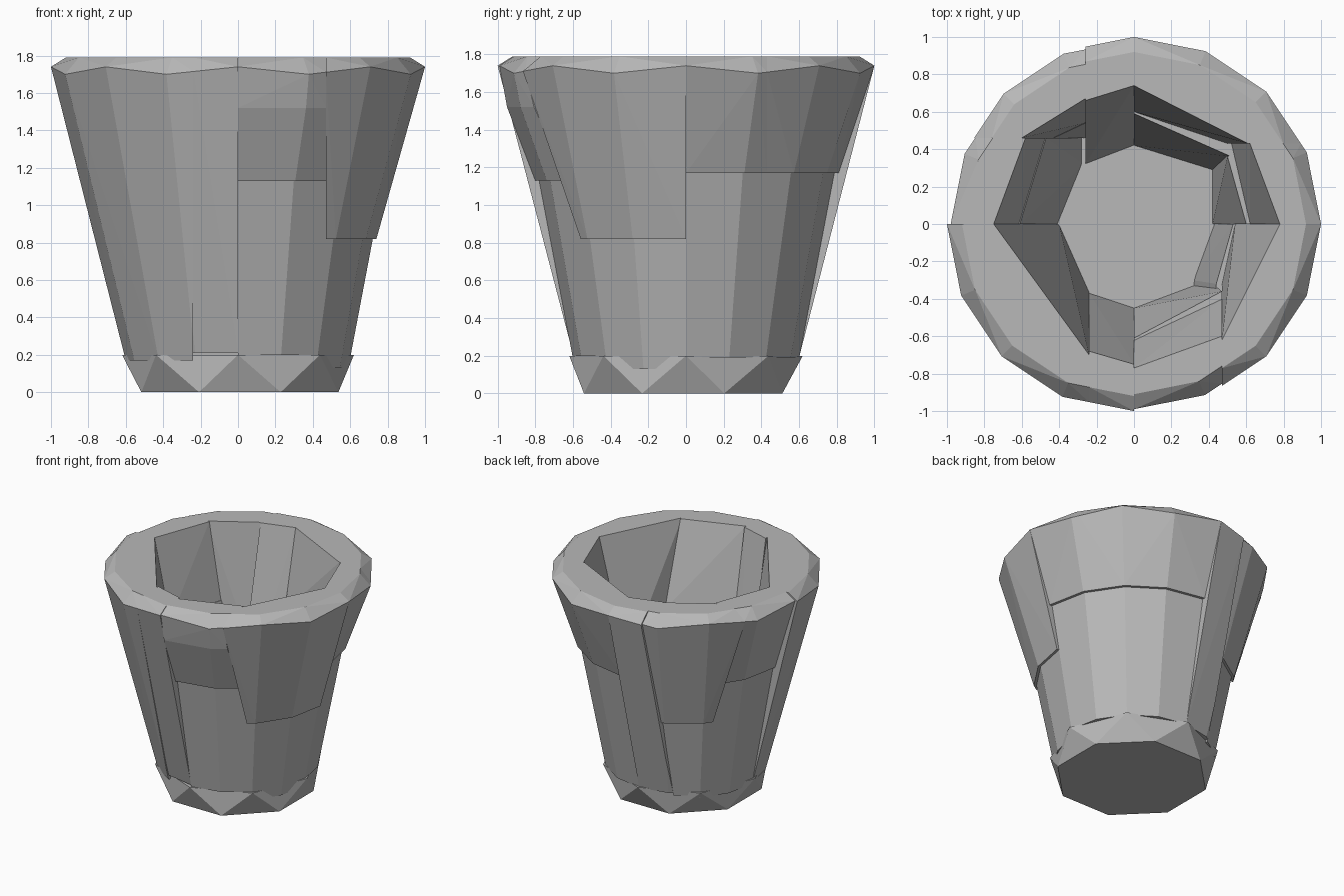
import bpy, bmesh, math
from mathutils import Vector

if "Cube" in bpy.data.objects:
    bpy.data.objects.remove(bpy.data.objects["Cube"], do_unlink=True)

grey = bpy.data.materials.new("plain grey")
grey.use_nodes = True
grey.diffuse_color = (0.48, 0.48, 0.48, 1)
grey.node_tree.nodes["Principled BSDF"].inputs["Base Color"].default_value = (0.48, 0.48, 0.48, 1)

SIDES = 16
TOP = 1.79
FAR = 9


def ring(r, z, sides=SIDES, turn=0.0, dip=0.0):
    """Points round the axis; every other one may dip."""
    return [Vector((r * math.cos(a), r * math.sin(a), z - dip * (i % 2)))
            for i in range(sides)
            for a in [math.tau * i / sides + turn]]


def add_hull(name, points):
    """Flat-faced convex solid round the points."""
    bm = bmesh.new()
    for p in points:
        bm.verts.new(p)
    bmesh.ops.convex_hull(bm, input=bm.verts[:])
    loose = [v for v in bm.verts if not v.link_faces]
    bmesh.ops.delete(bm, geom=loose, context='VERTS')
    bmesh.ops.dissolve_limit(bm, angle_limit=0.02, verts=bm.verts[:], edges=bm.edges[:])
    bmesh.ops.recalc_face_normals(bm, faces=bm.faces[:])
    mesh = bpy.data.meshes.new(name)
    bm.to_mesh(mesh)
    bm.free()
    mesh.materials.append(grey)
    obj = bpy.data.objects.new(name, mesh)
    bpy.context.collection.objects.link(obj)


def stave(name, rings, xs, ys, inner_low, inner_high):
    """Slice of the outer shell between axis planes, joined to a straight inner face."""
    bm = bmesh.new()
    loops = [[bm.verts.new(p) for p in r] for r in rings]
    for a, b in zip(loops, loops[1:]):
        for i in range(SIDES):
            j = (i + 1) % SIDES
            bm.faces.new((a[i], a[j], b[j], b[i]))
    for axis, (lo, hi) in enumerate((xs, ys)):
        for limit, sign in ((lo, -1), (hi, 1)):
            normal = Vector((0, 0, 0))
            normal[axis] = sign
            bmesh.ops.bisect_plane(bm, geom=bm.verts[:] + bm.edges[:] + bm.faces[:],
                                   plane_co=normal * sign * limit, plane_no=normal,
                                   clear_outer=True)
    points = [v.co.copy() for v in bm.verts]
    bm.free()
    z_low, z_high = rings[0][0].z, rings[-1][0].z
    points += [Vector((x, y, z_low)) for x, y in inner_low]
    points += [Vector((x, y, z_high)) for x, y in inner_high]
    add_hull(name, points)


def rim(r=1.0):
    return [ring(r, 1.74, dip=0.04), ring(r - 0.08, TOP)]


def full(z):
    return [ring(0.6, z)] + rim()


def lower(z0, z1):
    return [ring(0.565 + 0.19 * z, z) for z in (z0, z1)]


def upper(z, r, top=1.0):
    return [ring(r, z)] + rim(top)


# Base with alternating triangular sides
foot = [p + Vector((0.01, -0.015, 0)) for p in ring(0.57, 0, 8, math.pi / 8)]
add_hull("base", foot + ring(0.62, 0.2, 8))

# Full-height staves
stave("front_right_wall", full(0.17), (-FAR, -0.24), (-FAR, 0),
      [(-0.4, 0), (-0.24, -0.36)], [(-0.75, 0), (-0.24, -0.7)])
stave("front_strip", full(0.21), (-0.24, 0), (-FAR, 0),
      [(-0.24, -0.37), (0, -0.45)], [(-0.24, -0.68), (0, -0.75)])
stave("back_strip", full(0.19), (-0.26, 0), (0, FAR),
      [(-0.26, 0.32), (0, 0.42)], [(-0.26, 0.66), (0, 0.74)])

# Thin lower panels
stave("front_lower_panel", lower(0.2, 1.14), (0, 0.47), (-FAR, 0),
      [(0, -0.45), (0.4, -0.3)], [(0, -0.61), (0.47, -0.36)])
stave("front_left_lower_panel", lower(0.13, 0.84), (0.42, FAR), (-FAR, 0),
      [(0.42, 0), (0.31, -0.3)], [(0.53, 0), (0.44, -0.32)])
stave("left_lower_panel", lower(0.19, 1.18), (0, FAR), (0, 0.43),
      [(0.42, 0), (0.44, 0.28)], [(0.6, 0), (0.5, 0.36)])
stave("back_left_lower_panel", lower(0.19, 1.18), (0, FAR), (0.3, FAR),
      [(0, 0.42), (0.45, 0.28)], [(0, 0.59), (0.52, 0.36)])
stave("right_lower_panel", lower(0.15, 1.18), (-FAR, -0.26), (0, 0.46),
      [(-0.4, 0), (-0.27, 0.32), (-0.27, 0.46)], [(-0.61, 0), (-0.47, 0.46)])
stave("back_right_lower_panel", lower(0.17, 0.84), (-FAR, -0.26), (0.46, FAR),
      [(-0.33, 0.46), (-0.26, 0.46)], [(-0.43, 0.46), (-0.26, 0.54)])

# Thicker upper blocks
brow = [ring(0.8, 1.13), ring(0.95, 1.52)] + rim(0.99)
stave("front_upper_block", brow, (0, 0.47), (-FAR, 0),
      [(0, -0.62), (0.47, -0.4)], [(0, -0.77), (0.47, -0.6)])
stave("front_left_upper_block", upper(0.82, 0.74), (0.47, FAR), (-FAR, 0),
      [(0.54, 0), (0.47, -0.32)], [(0.78, 0), (0.47, -0.62)])
stave("left_upper_block", upper(1.17, 0.81), (0, FAR), (0, 0.43),
      [(0.62, 0), (0.52, 0.43)], [(0.78, 0), (0.62, 0.43)])
stave("back_left_upper_block", upper(1.17, 0.81), (0, FAR), (0.43, FAR),
      [(0, 0.6), (0.5, 0.43)], [(0, 0.74), (0.61, 0.43)])
stave("right_upper_block", upper(1.15, 0.8, 0.98), (-FAR, -0.26), (0, 0.46),
      [(-0.61, 0), (-0.47, 0.46)], [(-0.75, 0), (-0.58, 0.46)])
stave("back_right_upper_block", upper(0.82, 0.74, 0.985), (-FAR, -0.26), (0.46, FAR),
      [(-0.43, 0.46), (-0.26, 0.54)], [(-0.6, 0.46), (-0.26, 0.67)])
